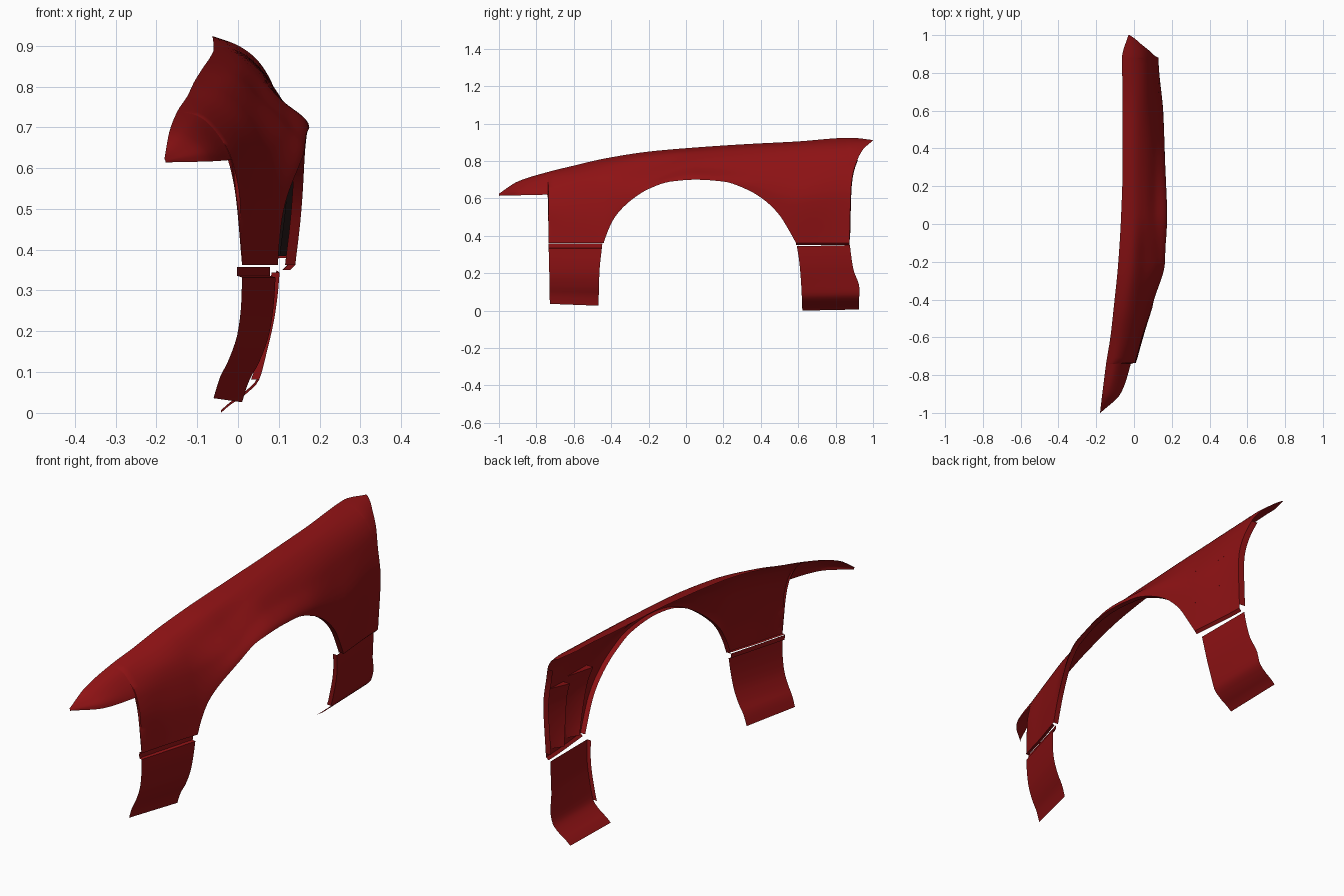
import bpy, bmesh, math
from mathutils import Vector

if "Cube" in bpy.data.objects:
    bpy.data.objects.remove(bpy.data.objects["Cube"])


def material(name, rgb):
    m = bpy.data.materials.new(name)
    m.diffuse_color = (*rgb, 1)
    m.use_nodes = True
    m.node_tree.nodes["Principled BSDF"].inputs["Base Color"].default_value = m.diffuse_color
    return m


RED = material("deep red", (0.27, 0.006, 0.007))
BLACK = material("vent black", (0.008, 0.004, 0.004))


# ---- helpers -------------------------------------------------------------
def spline(ts, vs, t):
    """Monotone cubic through (ts, vs)."""
    n = len(ts)
    t = min(max(t, ts[0]), ts[-1])
    k = 0
    while k < n - 2 and t > ts[k + 1]:
        k += 1
    d = [(vs[i + 1] - vs[i]) / (ts[i + 1] - ts[i]) for i in range(n - 1)]

    def slope(i):
        if i == 0:
            return d[0]
        if i == n - 1:
            return d[-1]
        a, b = d[i - 1], d[i]
        return 0 if a * b <= 0 else 2 * a * b / (a + b)
    h = ts[k + 1] - ts[k]
    u = (t - ts[k]) / h
    return ((1 + 2 * u) * (1 - u) ** 2 * vs[k] + u * (1 - u) ** 2 * h * slope(k)
            + u * u * (3 - 2 * u) * vs[k + 1] + u * u * (u - 1) * h * slope(k + 1))


def chord(pts):
    ts = [0]
    for a, b in zip(pts, pts[1:]):
        ts.append(ts[-1] + max(math.dist(a, b), 1e-5))
    return ts


def curve(pts, n):
    """n points along a smooth 2D curve."""
    ts = chord(pts)
    return [tuple(spline(ts, [p[c] for p in pts], ts[-1] * i / (n - 1)) for c in (0, 1))
            for i in range(n)]


def lerp_list(pts, t):
    k = min(int(t * (len(pts) - 1)), len(pts) - 2)
    u = t * (len(pts) - 1) - k
    return tuple(a + (b - a) * u for a, b in zip(pts[k], pts[k + 1]))


def finish(name, bm, mats=(RED,), angle=35):
    me = bpy.data.meshes.new(name)
    bm.to_mesh(me)
    bm.free()
    ob = bpy.data.objects.new(name, me)
    bpy.context.collection.objects.link(ob)
    for m in mats:
        me.materials.append(m)
    bpy.ops.object.select_all(action='DESELECT')
    ob.select_set(True)
    bpy.context.view_layer.objects.active = ob
    bpy.ops.object.shade_smooth_by_angle(angle=math.radians(angle))
    return ob


def loft(cols):
    bm = bmesh.new()
    vs = [[bm.verts.new(p) for p in c] for c in cols]
    for a, b in zip(vs, vs[1:]):
        for j in range(len(a) - 1):
            bm.faces.new((a[j], a[j + 1], b[j + 1], b[j]))
    return bm


def flange(name, edge, offset):
    finish(name, loft([[p, tuple(Vector(p) + Vector(offset))] for p in edge]))


# ---- fender skin: cross-sections (x, z) from inner top edge downwards -----
SECTIONS = {
    -1.0: [(-.18, .625), (-.18, .623), (-.179, .62), (-.178, .617), (-.178, .55), (-.178, .36)],
    -.9: [(-.168, .69), (-.14, .685), (-.10, .66), (-.075, .63), (-.065, .55), (-.06, .36)],
    -.735: [(-.147, .742), (-.10, .73), (-.05, .685), (-.015, .62), (.005, .52), (.01, .36)],
    -.6: [(-.125, .775), (-.07, .755), (-.01, .70), (.022, .62), (.042, .5), (.048, .36)],
    -.44: [(-.107, .812), (-.04, .79), (.03, .72), (.065, .64), (.09, .5), (.098, .36)],
    -.2: [(-.083, .85), (-.01, .83), (.06, .765), (.125, .70), (.165, .645), (.17, .36)],
    .05: [(-.068, .872), (0, .855), (.06, .815), (.11, .765), (.175, .70), (.18, .36)],
    .32: [(-.06, .89), (0, .874), (.06, .83), (.11, .765), (.165, .67), (.165, .36)],
    .59: [(-.06, .904), (0, .888), (.055, .845), (.10, .77), (.155, .58), (.14, .36)],
    .88: [(-.063, .924), (0, .9), (.05, .862), (.09, .79), (.13, .6), (.12, .36)],
    1.0: [(-.03, .912), (-.015, .906), (.03, .87), (.08, .8), (.13, .6), (.12, .36)],
}
KEYS = list(SECTIONS)


def section(y):
    ctrl = [tuple(spline(KEYS, [SECTIONS[k][i][c] for k in KEYS], y) for c in (0, 1))
            for i in range(6)]
    return curve(ctrl, 70)


def trimmed(y, zlow, rows=30):
    pts = section(y)
    out = [pts[0]]
    for a, b in zip(pts, pts[1:]):
        if b[1] <= zlow:
            u = (a[1] - zlow) / max(a[1] - b[1], 1e-6)
            out.append((a[0] + (b[0] - a[0]) * u, zlow))
            break
        out.append(b)
    ts = chord(out)
    col, k = [], 0
    for i in range(rows):
        t = ts[-1] * i / (rows - 1)
        while k < len(ts) - 2 and t > ts[k + 1]:
            k += 1
        u = (t - ts[k]) / (ts[k + 1] - ts[k])
        x, z = (p + (q - p) * u for p, q in zip(out[k], out[k + 1]))
        col.append((x, y, z))
    return col


def skin(y, z):
    pts = section(y)
    for a, b in zip(pts, pts[1:]):
        if b[1] <= z <= a[1]:
            return a[0] + (b[0] - a[0]) * (a[1] - z) / max(a[1] - b[1], 1e-6)
    return pts[-1][0]


# lower outline (y, z): nose, front leg, wheel arch, rear leg, door edge
nose = [(-1 + .258 * i / 14, .614 + .006 * i / 14) for i in range(15)]
front = [(-.738, .60)] + [(-.735 + .28 * i / 10, .362) for i in range(11)]
arch = curve([(-.44, .362), (-.42, .42), (-.38, .50), (-.3, .585), (-.2, .65), (-.08, .69),
              (.05, .70), (.2, .69), (.32, .65), (.42, .59), (.5, .51), (.55, .43),
              (.588, .362)], 56)
rear = [(.588 + .285 * i / 12, .362) for i in range(1, 13)]
door = curve([(.8745, .38), (.877, .5), (.882, .65), (.89, .72), (.91, .79), (.945, .86),
              (.9995, .909)], 26)
columns = [trimmed(y, z) for y, z in nose + front + arch + rear + door]
body = loft(columns)

# ---- side vents: cut each opening, then add its sloping floor -------------
VENTS = [[(.535, .662), (.70, .675), (.705, .385), (.65, .385)],
         [(.727, .66), (.85, .675), (.83, .385), (.78, .385)]]


def cut_opening(bm, quad):
    def near():
        return [f for f in bm.faces if .48 < f.calc_center_median().y < .872
                and f.calc_center_median().z < .74]
    planes = []
    for a, b in zip(quad, quad[1:] + quad[:1]):
        co = Vector((0, *a))
        no = Vector((0, b[1] - a[1], a[0] - b[0])).normalized()
        planes.append((co, no))
        fs = near()
        es = {e for f in fs for e in f.edges}
        vs = {v for f in fs for v in f.verts}
        bmesh.ops.bisect_plane(bm, geom=fs + list(es) + list(vs), dist=1e-6,
                               plane_co=co, plane_no=no)
    inside = [f for f in near()
              if all((f.calc_center_median() - co).dot(no) < 0 for co, no in planes)]
    bmesh.ops.delete(bm, geom=inside, context='FACES')


def vent_floor(name, quad):
    ft, rt, rb, fb = quad
    n, depth = 10, .035
    cols = []
    for i in range(n + 1):
        u = i / n
        top, bot = lerp_list([ft, rt], u), lerp_list([fb, rb], u)
        line = [lerp_list([top, bot], j / n) for j in range(n + 1)]
        col = [(skin(y, z) - depth * (1 - u), y, z) for y, z in line]
        # end walls at top and bottom
        cols.append([(skin(*line[0]), *line[0])] + col + [(skin(*line[-1]), *line[-1])])
    wall = [(skin(p[1], p[2]), p[1], p[2]) for p in cols[0]]
    bm = loft([wall] + cols)
    bm.faces.ensure_lookup_table()
    for f in bm.faces[:n + 2]:
        f.material_index = 1
    bmesh.ops.dissolve_degenerate(bm, dist=1e-6, edges=bm.edges[:])
    finish(name, bm, (RED, BLACK), 25)


for i, q in enumerate(VENTS):
    cut_opening(body, q)
    vent_floor(f"side_vent_{i + 1}", q)
finish("fender_skin", body)

# ---- folded-in edges -----------------------------------------------------
ends = [c[-1] for c in columns]
a0 = len(nose) + len(front)
a1 = a0 + len(arch)
flange("wheel_arch_lip", ends[a0:a1], (-.025, 0, 0))
flange("rear_leg_lip", ends[a1 - 1:a1 + len(rear)], (-.012, 0, -.012))
flange("door_edge_lip", ends[a1 + len(rear):-6], (-.03, .003, 0))
flange("front_leg_lip", ends[len(nose) + 1:a0], (-.014, 0, 0))


# ---- lower panels: profile (x, z) swept between two side edges ------------
def lower_panel(name, prof_a, prof_b, edge_a, edge_b, n=10):
    """edge_a / edge_b give y from z; profiles run top to bottom."""
    def y_at(edge, z):
        e = sorted((p[1], p[0]) for p in edge)
        return spline([p[0] for p in e], [p[1] for p in e], z)
    cols = []
    for i in range(n + 1):
        u = i / n
        col = []
        for (xa, za), (xb, zb) in zip(prof_a, prof_b):
            z = za + (zb - za) * u
            ya, yb = y_at(edge_a, z), y_at(edge_b, z)
            col.append((xa + (xb - xa) * u, ya + (yb - ya) * u, z))
        cols.append(col)
    finish(name, loft(cols), angle=30)
    return cols


# front lower panel, with a stepped-in joint at the top
fa = [(-.002, .358), (-.002, .336)] + curve([(.01, .332), (.008, .27), (0, .2), (-.025, .125),
                                             (-.043, .09), (-.05, .07), (-.06, .036)], 18)
fb = [(.078, .358), (.078, .336)] + curve([(.092, .332), (.088, .27), (.078, .2), (.05, .12),
                                           (.03, .085), (.022, .065), (.01, .026)], 18)
lower_panel("front_lower_panel", fa, fb,
            [(-.728, .03), (-.731, .2), (-.735, .36)], [(-.468, .02), (-.463, .2), (-.447, .36)])

# rear lower panel, curling under at the sill
ra = curve([(.102, .347), (.098, .3), (.09, .24), (.07, .15), (.05, .08), (.038, .066),
            (.01, .042), (-.02, .022), (-.042, .003)], 26)
rb = [(x - .008 * min(1, z / .2), max(z, 0) + .003) for x, z in ra]
ra = [(x, z - .003) for x, z in ra]
cols = lower_panel("rear_lower_panel", ra, rb,
                   [(.622, 0), (.617, .12), (.607, .25), (.592, .35)],
                   [(.924, 0), (.927, .12), (.895, .22), (.885, .28), (.876, .351)])
flange("rear_lower_arch_lip", cols[0][:18], (-.02, 0, 0))
